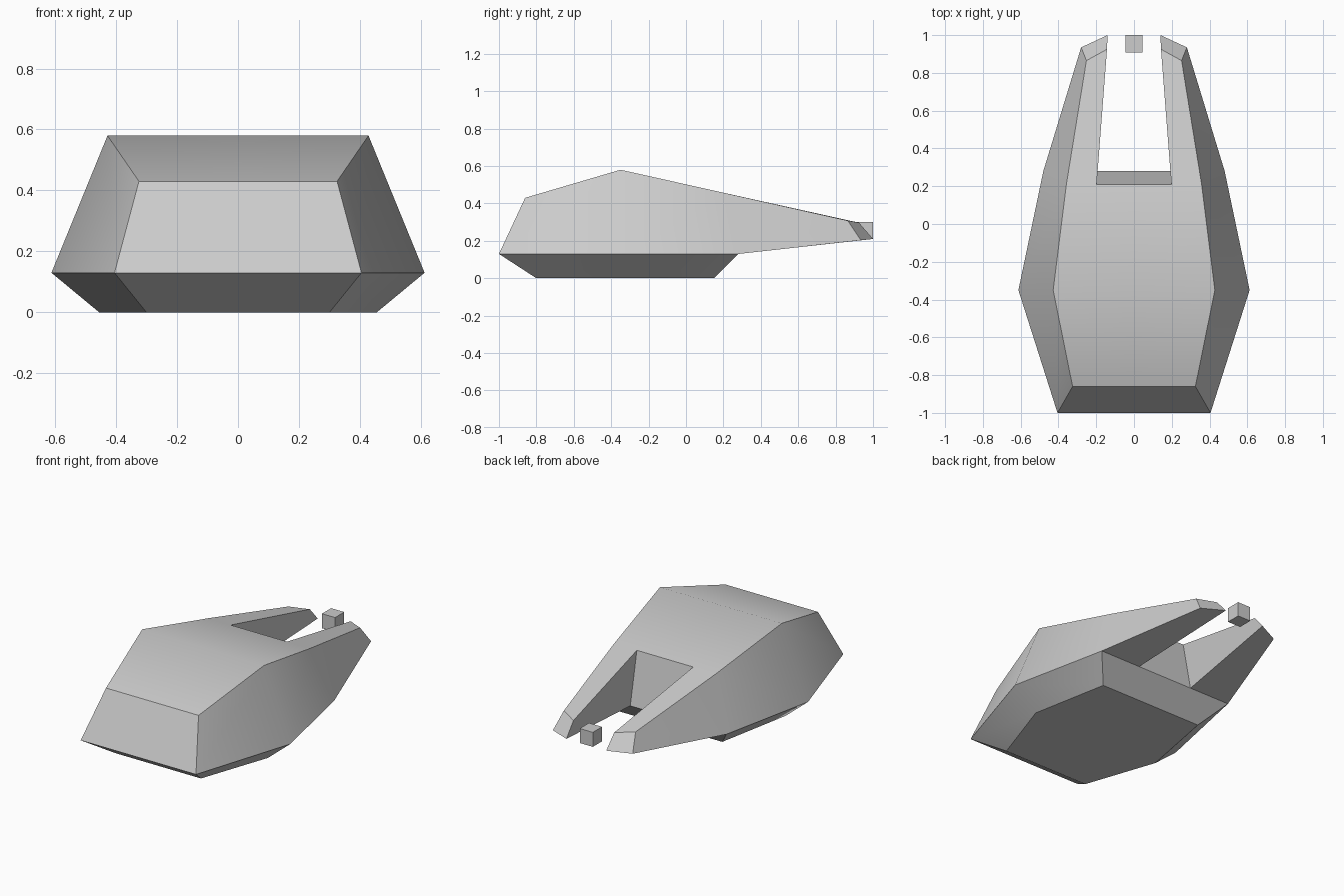
import bpy, bmesh, math

if "Cube" in bpy.data.objects:
    bpy.data.objects.remove(bpy.data.objects["Cube"])

grey = bpy.data.materials.new("light_grey")
grey.diffuse_color = (0.604, 0.604, 0.604, 1)
grey.use_nodes = True
grey.node_tree.nodes["Principled BSDF"].inputs["Base Color"].default_value = grey.diffuse_color


def finish(name, bm, smooth=False):
    bmesh.ops.recalc_face_normals(bm, faces=bm.faces)
    mesh = bpy.data.meshes.new(name)
    bm.to_mesh(mesh)
    bm.free()
    mesh.materials.append(grey)
    obj = bpy.data.objects.new(name, mesh)
    bpy.context.collection.objects.link(obj)
    if smooth:
        bpy.ops.object.select_all(action='DESELECT')
        obj.select_set(True)
        bpy.context.view_layer.objects.active = obj
        bpy.ops.object.shade_smooth_by_angle(angle=math.radians(32))
    return obj


# Right half of the hull: named corner points
P = {
    # centre line
    "nose0": (0, -1, 0.13), "brow0": (0, -0.86, 0.43), "peak0": (0, -0.35, 0.58),
    "notch0": (0, 0.21, 0.455), "notch_low0": (0, 0.28, 0.13),
    "base_f0": (0, -0.80, 0), "base_b0": (0, 0.15, 0),
    # rim and upper deck
    "nose": (0.405, -1, 0.13), "brow": (0.325, -0.86, 0.43),
    "rim": (0.612, -0.35, 0.13), "peak": (0.428, -0.35, 0.58),
    "rim_b": (0.48, 0.28, 0.13), "deck": (0.358, 0.21, 0.455),
    # notch and prong tip
    "notch": (0.198, 0.21, 0.455), "notch_low": (0.195, 0.28, 0.13),
    "tip_top": (0.252, 0.865, 0.308), "tip_low": (0.28, 0.935, 0.203),
    "tip_top_in": (0.143, 0.925, 0.297), "tip_low_in": (0.14, 1.0, 0.21),
    # flat underside
    "base_f": (0.30, -0.80, 0), "base_m": (0.455, -0.35, 0), "base_b": (0.36, 0.15, 0),
}
FACES = [
    "nose0 nose brow brow0", "brow0 brow peak peak0", "peak0 peak deck notch notch0",
    "notch deck tip_top tip_top_in",                                  # prong top
    "nose rim peak brow", "rim rim_b deck peak", "rim_b tip_low tip_top deck",
    "tip_top tip_low tip_low_in tip_top_in",                          # prong end
    "notch tip_top_in tip_low_in notch_low", "notch0 notch notch_low notch_low0",
    "rim_b notch_low tip_low_in tip_low",                             # prong underside
    "nose0 base_f0 base_f nose", "nose base_f base_m rim", "rim base_m base_b rim_b",
    "rim_b base_b base_b0 notch_low0 notch_low", "base_f0 base_b0 base_b base_m base_f",
]

# Hull: both halves welded along the centre line
bm = bmesh.new()
for side in (1, -1):
    v = {k: bm.verts.new((side * x, y, z)) for k, (x, y, z) in P.items()}
    for f in FACES:
        bm.faces.new([v[k] for k in f.split()])
bmesh.ops.remove_doubles(bm, verts=bm.verts, dist=0.0005)
finish("hull", bm, smooth=True)

# Small cube floating between the prong tips
bm = bmesh.new()
bmesh.ops.create_cube(bm, size=0.092)
bmesh.ops.translate(bm, verts=bm.verts, vec=(0, 0.954, 0.255))
finish("tip_cube", bm)
